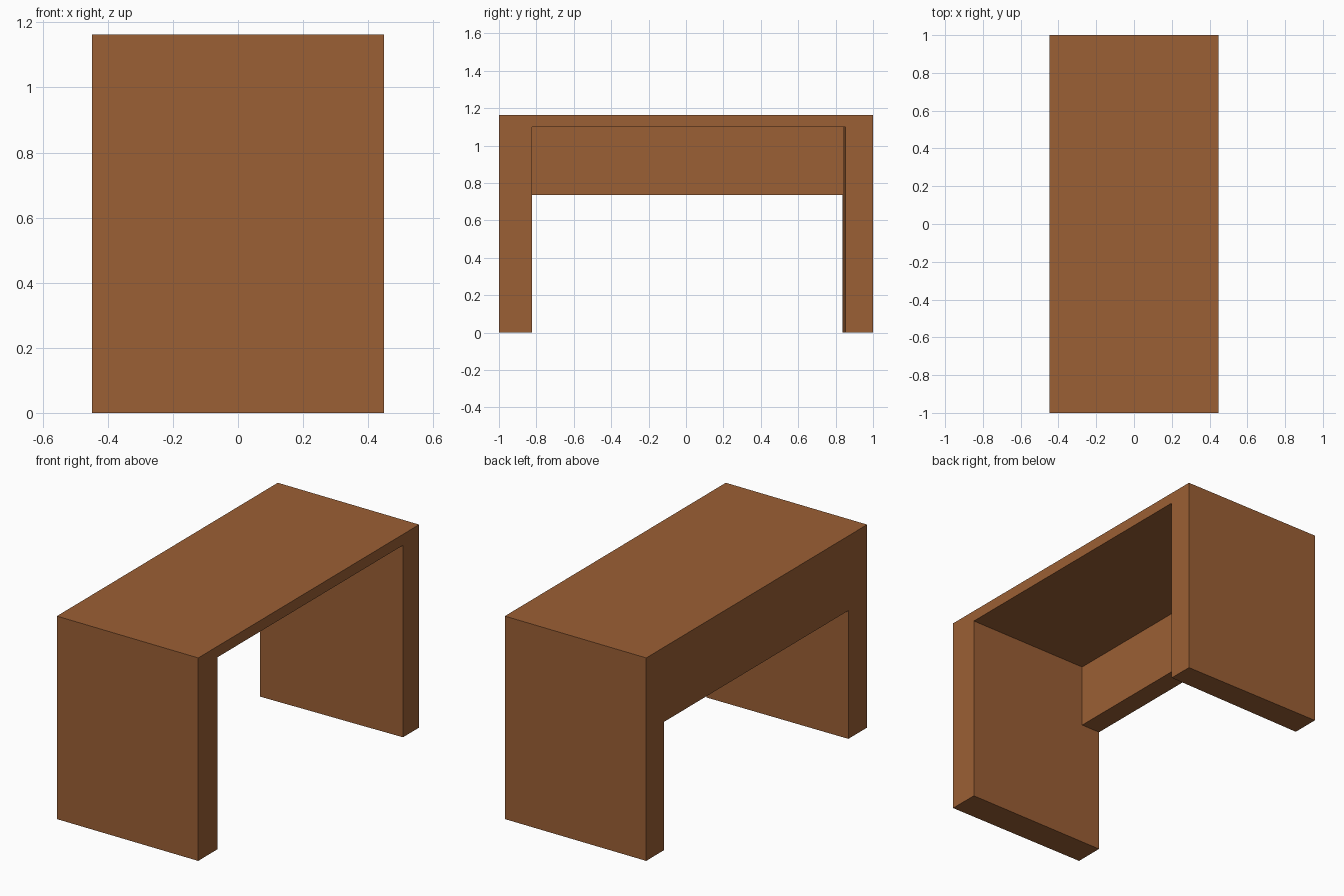
import bpy, bmesh

if "Cube" in bpy.data.objects:
    bpy.data.objects.remove(bpy.data.objects["Cube"])

wood = bpy.data.materials.new("brown wood")
wood.diffuse_color = (0.33, 0.115, 0.035, 1)
wood.use_nodes = True
wood.node_tree.nodes["Principled BSDF"].inputs["Base Color"].default_value = wood.diffuse_color

HX, HY, H = 0.448, 1.0, 1.163


def prism(name, profile, y_low, y_high):
    """Extrude an (x, z) profile along y; the end planes are functions of x."""
    bm = bmesh.new()
    a = [bm.verts.new((x, y_low(x), z)) for x, z in profile]
    b = [bm.verts.new((x, y_high(x), z)) for x, z in profile]
    bm.faces.new(a)
    bm.faces.new(b[::-1])
    n = len(profile)
    for i in range(n):
        j = (i + 1) % n
        bm.faces.new((a[j], a[i], b[i], b[j]))
    bmesh.ops.recalc_face_normals(bm, faces=bm.faces)
    me = bpy.data.meshes.new(name)
    bm.to_mesh(me)
    bm.free()
    me.materials.append(wood)
    ob = bpy.data.objects.new(name, me)
    bpy.context.collection.objects.link(ob)
    return ob


# Desk block: top, two slab legs and back panel are what remains after the cut
desk = prism("desk", [(-HX, 0), (HX, 0), (HX, H), (-HX, H)],
             lambda x: -HY, lambda x: HY)

# Knee space: open at the front up to the top board, lower under the back panel
knee = [(-0.6, -0.2), (0.6, -0.2), (0.6, 1.10), (-0.327, 1.10),
        (-0.327, 0.735), (-0.6, 0.735)]
cutter = prism("knee_space_cutter", knee,
               lambda x: -0.8275 + 0.003 * x / HX,
               lambda x: 0.846 + 0.008 * x / HX)
cutter.hide_render = True

mod = desk.modifiers.new("knee space", 'BOOLEAN')
mod.operation = 'DIFFERENCE'
mod.solver = 'EXACT'
mod.object = cutter
bpy.context.view_layer.objects.active = desk
bpy.ops.object.modifier_apply(modifier=mod.name)
bpy.data.objects.remove(cutter)
